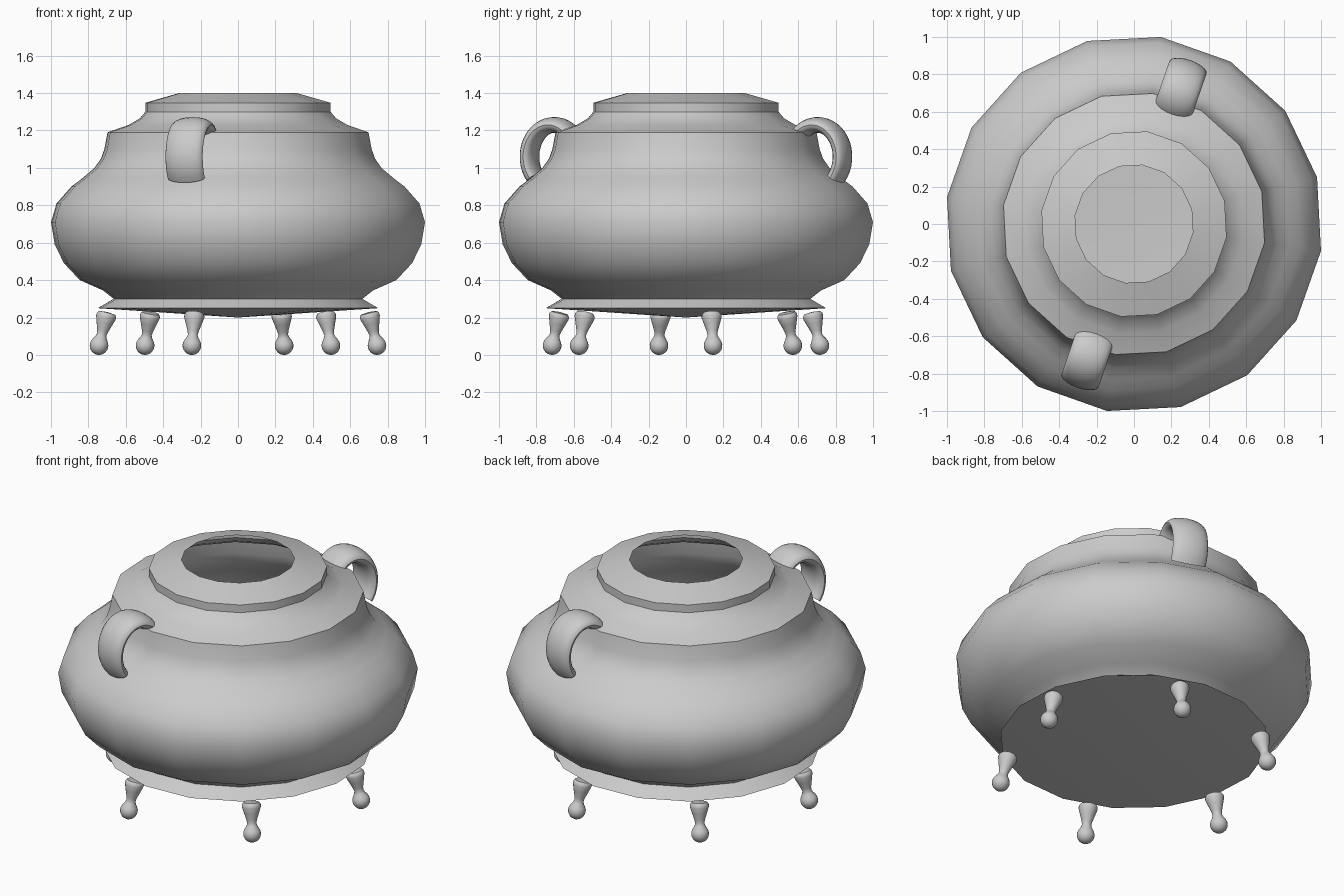
import bpy, bmesh
from math import sin, cos, radians, pi
from mathutils import Matrix, Vector

if "Cube" in bpy.data.objects:
    bpy.data.objects.remove(bpy.data.objects["Cube"])


def finish(bm, name, angle):
    bmesh.ops.recalc_face_normals(bm, faces=bm.faces)
    me = bpy.data.meshes.new(name)
    bm.to_mesh(me)
    bm.free()
    ob = bpy.data.objects.new(name, me)
    bpy.context.collection.objects.link(ob)
    bpy.ops.object.select_all(action='DESELECT')
    bpy.context.view_layer.objects.active = ob
    ob.select_set(True)
    bpy.ops.object.shade_smooth_by_angle(angle=radians(angle))
    return ob


def loft(bm, rings):
    for a, b in zip(rings, rings[1:]):
        n = max(len(a), len(b))
        for i in range(n):
            j = (i + 1) % n
            if len(a) == 1:
                bm.faces.new((a[0], b[j], b[i]))
            elif len(b) == 1:
                bm.faces.new((a[i], a[j], b[0]))
            else:
                bm.faces.new((a[i], a[j], b[j], b[i]))


def lathe(name, profile, sides, start=0.0, angle=40):
    bm = bmesh.new()
    rings = []
    for r, z in profile:
        n = 1 if r == 0 else sides
        rings.append([bm.verts.new((r * cos(start + 2 * pi * k / sides),
                                    r * sin(start + 2 * pi * k / sides), z))
                      for k in range(n)])
    loft(bm, rings)
    return finish(bm, name, angle)


# Sixteen-sided hollow pot, open at the top
profile = [(0, 0.20), (0.757, 0.25), (0.672, 0.30), (0.73, 0.345), (0.855, 0.40),
           (0.94, 0.49), (0.99, 0.59), (1.01, 0.71), (0.98, 0.81), (0.90, 0.90),
           (0.84, 0.945), (0.775, 1.00), (0.74, 1.05), (0.722, 1.10), (0.705, 1.19),
           (0.59, 1.23), (0.53, 1.265), (0.50, 1.30), (0.50, 1.348), (0.318, 1.40)]
lathe("pot_body", profile, 16, radians(14.3))

# Two curved handles with a wide oval section
for h, turn in enumerate((71, 251)):
    bm = bmesh.new()
    rings = []
    spin = Matrix.Rotation(radians(turn), 4, 'Z')
    for s in range(21):
        t = radians(-42 + 184 * s / 20)
        centre = Vector((0.745 + 0.14 * cos(t), 0, 1.06 + 0.17 * sin(t)))
        normal = Vector((0.17 * cos(t), 0, 0.14 * sin(t))).normalized()
        ring = []
        for k in range(20):
            u = 2 * pi * k / 20
            p = centre + normal * 0.042 * cos(u) + Vector((0, 0.105 * sin(u), 0))
            ring.append(bm.verts.new(spin @ p))
        rings.append(ring)
    loft(bm, rings)
    bm.faces.new(rings[0])
    bm.faces.new(rings[-1])
    finish(bm, f"handle_{h + 1}", 40)

# Six splayed feet: flared leg on a ball
ball = [(0.05 * sin(radians(a)), -0.05 * cos(radians(a))) for a in range(0, 121, 15)]
leg = [(0.031, 0.045), (0.026, 0.06), (0.03, 0.08), (0.043, 0.12), (0.054, 0.155),
       (0.053, 0.168), (0.045, 0.18), (0, 0.185)]
for k in range(6):
    foot = lathe(f"foot_{k + 1}", ball + leg, 20)
    foot.matrix_world = (Matrix.Rotation(radians(11 + 60 * k), 4, 'Z')
                         @ Matrix.Translation((0.757, 0, 0.05))
                         @ Matrix.Rotation(radians(-14), 4, 'Y'))
